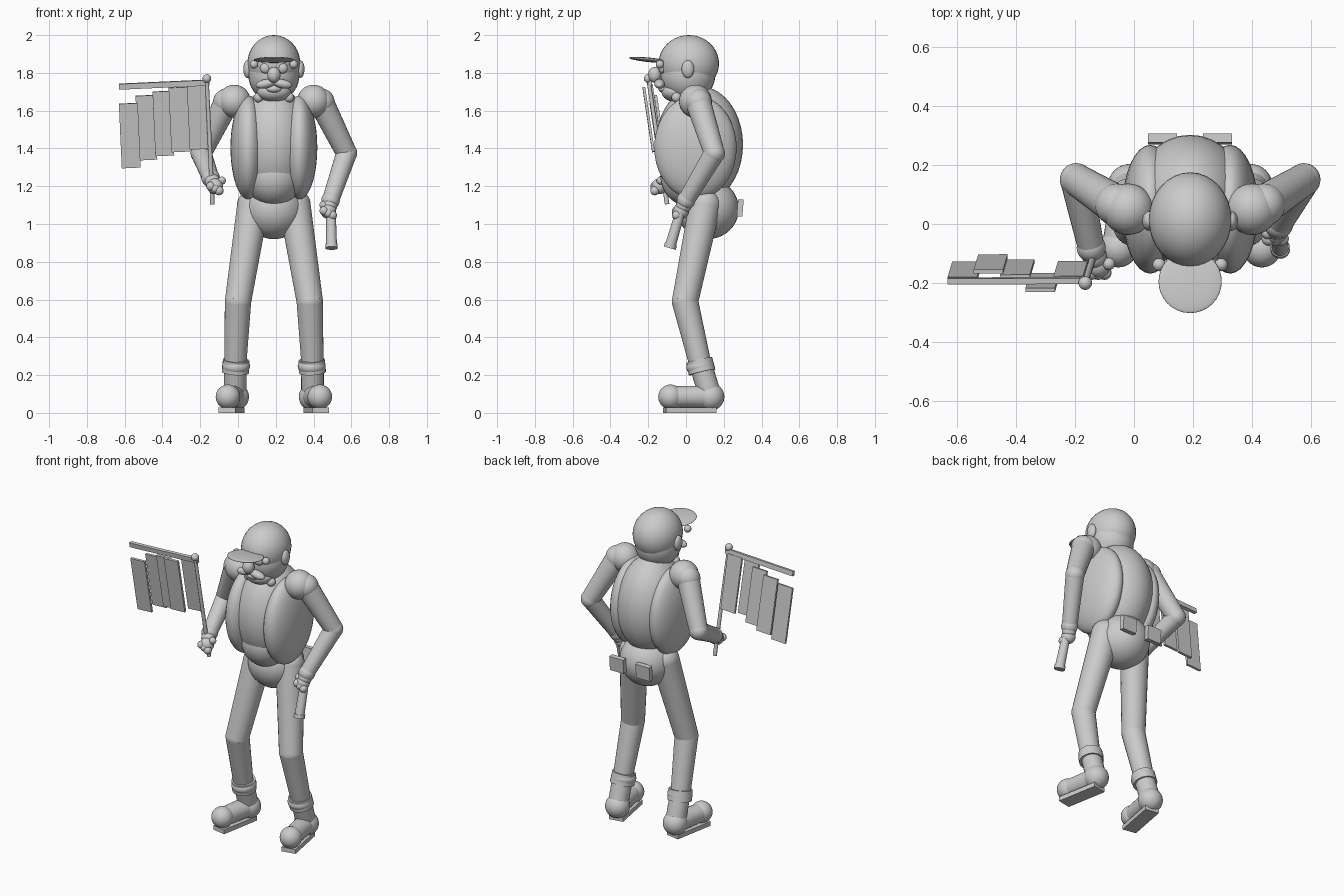
import bpy
from mathutils import Vector, Matrix

if "Cube" in bpy.data.objects:
    bpy.data.objects.remove(bpy.data.objects["Cube"])

grey = bpy.data.materials.new("plain_grey")
grey.use_nodes = True
grey.diffuse_color = (0.6, 0.6, 0.6, 1)
grey.node_tree.nodes["Principled BSDF"].inputs["Base Color"].default_value = (0.6, 0.6, 0.6, 1)

MID = 0.19  # body centre line


def finish(name, smooth=True):
    ob = bpy.context.object
    ob.name = name
    ob.data.materials.append(grey)
    if smooth:
        bpy.ops.object.shade_smooth_by_angle()
    return ob


def ball(name, loc, radii, rot=(0, 0, 0)):
    if not isinstance(radii, tuple):
        radii = (radii,) * 3
    bpy.ops.mesh.primitive_uv_sphere_add(segments=32, ring_count=20, location=loc, rotation=rot)
    bpy.context.object.scale = radii
    return finish(name)


def limb(name, a, b, r1, r2):
    a, b = Vector(a), Vector(b)
    bpy.ops.mesh.primitive_cone_add(vertices=24, radius1=r1, radius2=r2, depth=(b - a).length,
                                    location=(a + b) / 2,
                                    rotation=(b - a).to_track_quat('Z', 'Y').to_euler())
    return finish(name)


def box(name, loc, size, basis=None):
    bpy.ops.mesh.primitive_cube_add(size=1)
    ob = bpy.context.object
    turn = basis if basis else Matrix.Identity(3)
    ob.matrix_world = Matrix.Translation(loc) @ turn.to_4x4() @ Matrix.Diagonal((*size, 1))
    return finish(name, False)


# Head and cap
ball("head", (MID, 0.01, 1.79), (0.135, 0.145, 0.145))
ball("cap", (MID, 0.015, 1.85), (0.14, 0.16, 0.15))
ball("visor", (MID, -0.195, 1.869), (0.107, 0.107, 0.012), (-0.1, 0, 0))
ball("nose", (MID, -0.165, 1.79), (0.035, 0.035, 0.042))
ball("chin", (MID, -0.05, 1.70), (0.09, 0.08, 0.055))
ball("mouth", (MID, -0.12, 1.715), (0.04, 0.025, 0.02))
limb("neck", (MID, 0.04, 1.6), (MID, 0.03, 1.74), 0.1, 0.09)

# Torso and hips
ball("torso", (MID, 0.07, 1.42), (0.2, 0.232, 0.31))
ball("belly", (MID, 0.03, 1.25), (0.15, 0.165, 0.16))
ball("hips", (MID, 0.115, 1.08), (0.165, 0.165, 0.16))

# Paired parts
for side, word in ((-1, "right"), (1, "left")):
    def at(dx, y, z):
        return (MID + side * dx, y, z)

    ball(word + "_ear", at(0.14, 0.01, 1.82), (0.022, 0.033, 0.047))
    ball(word + "_cap_button", at(0.105, -0.138, 1.845), 0.022)
    ball(word + "_eye", at(0.045, -0.125, 1.825), (0.028, 0.02, 0.028))
    ball(word + "_moustache", at(0.045, -0.14, 1.742), (0.052, 0.028, 0.024), (0, side * 0.2, 0))
    ball(word + "_collar", at(0.08, -0.05, 1.67), 0.027)
    ball(word + "_vest_panel", at(0.135, 0.05, 1.405), (0.095, 0.218, 0.275))
    box(word + "_pouch", at(0.093, 0.287, 1.085), (0.098, 0.03, 0.09),
        Matrix.Rotation(-0.08, 3, 'X'))

    # Leg
    hip, knee, ankle = at(0.11, 0.1, 1.1), at(0.19, -0.005, 0.59), at(0.205, 0.08, 0.24)
    limb(word + "_thigh", hip, knee, 0.085, 0.07)
    ball(word + "_hip_joint", hip, 0.085)
    ball(word + "_knee", knee, 0.07)
    limb(word + "_shin", knee, ankle, 0.07, 0.058)
    limb(word + "_boot_cuff", at(0.2, 0.07, 0.28), at(0.204, 0.085, 0.215), 0.07, 0.072)
    ball(word + "_boot_cuff_rim", at(0.2, 0.075, 0.248), (0.074, 0.074, 0.05), (0.2, 0, 0))
    heel, toe = at(0.205, 0.13, 0.085), at(0.243, -0.082, 0.085)
    limb(word + "_boot_shaft", at(0.204, 0.085, 0.23), heel, 0.06, 0.06)
    ball(word + "_heel", heel, 0.073)
    limb(word + "_foot", heel, toe, 0.06, 0.056)
    ball(word + "_toe", toe, 0.065)
    box(word + "_sole", at(0.224, 0.02, 0.014), (0.09, 0.27, 0.028),
        Matrix.Rotation(side * 0.18, 3, 'Z'))

    # Shoulder and upper arm
    ball(word + "_shoulder", at(0.21, 0.05, 1.65), 0.087)
    arm_top, elbow = at(0.25, 0.065, 1.645), at(0.385, 0.15, 1.375)
    ball(word + "_sleeve_top", arm_top, 0.072)
    limb(word + "_upper_arm", arm_top, elbow, 0.068, 0.055)
    ball(word + "_elbow", elbow, 0.056)

    # Forearm and hand; the right one is raised forward
    if side < 0:
        wrist, palm = Vector((-0.145, -0.08, 1.245)), Vector((-0.122, -0.14, 1.2))
        thumb = Vector((-0.085, -0.135, 1.23))
    else:
        wrist, palm = Vector((0.49, 0.0, 1.125)), Vector((0.478, -0.025, 1.07))
        thumb = Vector((0.452, -0.03, 1.1))
    limb(word + "_forearm", elbow, wrist, 0.055, 0.045)
    ball(word + "_cuff", wrist, 0.049)
    ball(word + "_wrist", wrist.lerp(palm, 0.5), 0.042)
    ball(word + "_palm", palm, 0.042)
    ball(word + "_thumb", thumb, 0.021)
    for i in range(3):
        ball(word + "_finger", palm + Vector((0.022 * (i - 1), -0.025, -0.012 * i)), 0.024)

# Torch in the left hand
limb("torch_body", (0.492, -0.025, 1.08), (0.495, -0.083, 0.885), 0.025, 0.029)
limb("torch_rim", (0.495, -0.08, 0.893), (0.495, -0.086, 0.872), 0.033, 0.033)

# Flag pole and knob
foot, tip = Vector((-0.135, -0.1, 1.105)), Vector((-0.165, -0.2, 1.77))
limb("flag_pole", foot, tip, 0.012, 0.01)
ball("pole_knob", tip, 0.023)

# Hanging flag panels, aligned with the pole
up = (tip - foot).normalized()
across = Vector((1, 0, 0.07))
across = (across - up * across.dot(up)).normalized()
basis = Matrix((across, up.cross(across), up)).transposed()
box("flag_bar", (-0.39, -0.192, 1.738), (0.48, 0.02, 0.03), basis)
panels = [(-0.215, -0.158, 1.567), (-0.31, -0.198, 1.553), (-0.395, -0.153, 1.532),
          (-0.485, -0.135, 1.51), (-0.573, -0.16, 1.468)]
for loc in panels:
    box("flag_panel", loc, (0.1, 0.014, 0.345), basis)
